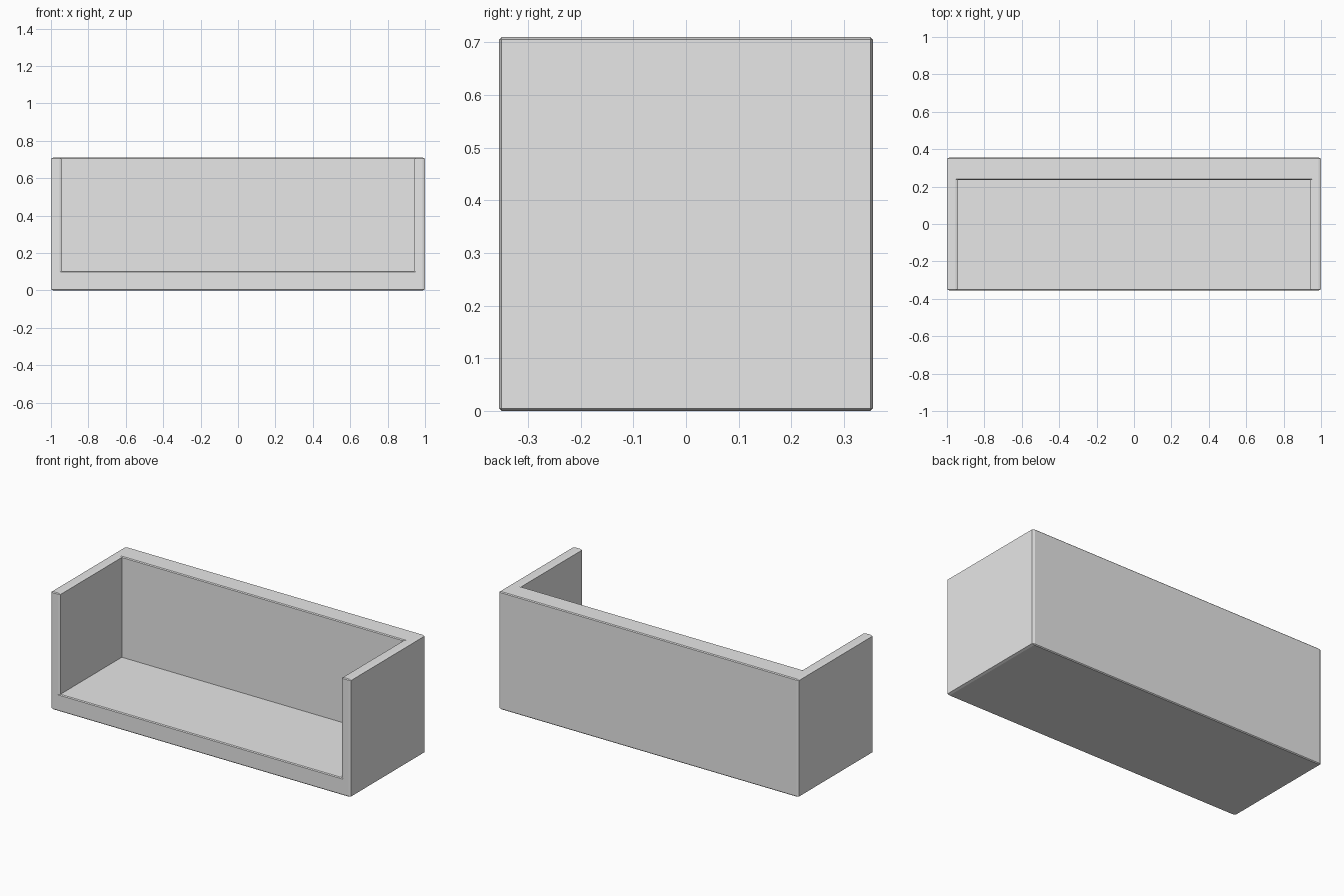
import bpy, bmesh
from mathutils import Matrix, Vector

cube = bpy.data.objects.get("Cube")
if cube:
    bpy.data.objects.remove(cube, do_unlink=True)

LENGTH, DEPTH, HEIGHT = 2.0, 0.71, 0.71
ARM, BACK, SEAT = 0.06, 0.12, 0.103

grey = bpy.data.materials.new("plain_grey")
grey.use_nodes = True
colour = (0.8, 0.8, 0.8, 1)
grey.diffuse_color = colour
grey.node_tree.nodes["Principled BSDF"].inputs["Base Color"].default_value = colour


def box(name, low, high):
    """Axis-aligned box between two corners."""
    low, high = Vector(low), Vector(high)
    bm = bmesh.new()
    bmesh.ops.create_cube(bm, size=1)
    bmesh.ops.scale(bm, vec=high - low, verts=bm.verts)
    bmesh.ops.translate(bm, vec=(low + high) / 2, verts=bm.verts)
    mesh = bpy.data.meshes.new(name)
    bm.to_mesh(mesh)
    bm.free()
    mesh.materials.append(grey)
    obj = bpy.data.objects.new(name, mesh)
    bpy.context.collection.objects.link(obj)
    return obj


# Body block, and the opening that leaves seat, back and arms
x, y = LENGTH / 2, DEPTH / 2
body = box("sofa_body", (-x, -y, 0), (x, y, HEIGHT))
opening = box("opening_cutter", (ARM - x, -y - 1, SEAT), (x - ARM, y - BACK, HEIGHT + 1))

cut = body.modifiers.new("opening", "BOOLEAN")
cut.operation, cut.object, cut.solver = "DIFFERENCE", opening, "EXACT"
shape = body.evaluated_get(bpy.context.evaluated_depsgraph_get())
bm = bmesh.new()
bm.from_mesh(shape.to_mesh())
shape.to_mesh_clear()
body.modifiers.clear()
bpy.data.objects.remove(opening, do_unlink=True)

# Chamfer the outward edges, wider along the length than across it
stretch = Matrix.Diagonal((LENGTH, DEPTH, HEIGHT, 1))
bm.transform(stretch.inverted())
bmesh.ops.dissolve_limit(bm, angle_limit=0.01, verts=bm.verts, edges=bm.edges)
bm.normal_update()
outer = [e for e in bm.edges if e.is_convex]
bmesh.ops.bevel(bm, geom=outer, offset=0.007, offset_type="OFFSET",
                segments=1, profile=0.5, affect="EDGES", clamp_overlap=True)
bm.transform(stretch)
bmesh.ops.recalc_face_normals(bm, faces=bm.faces)
bm.to_mesh(body.data)
bm.free()
